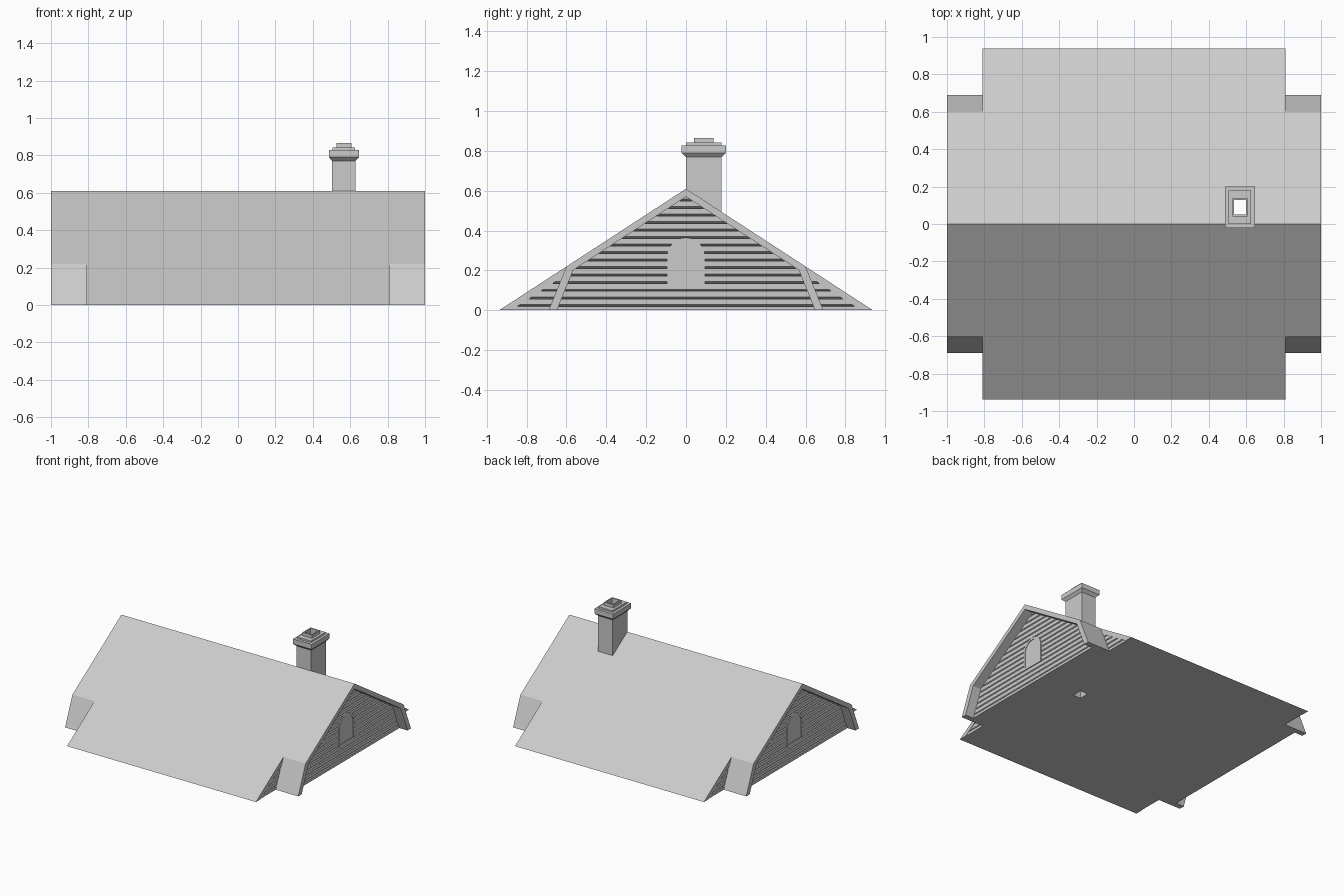
import bpy, bmesh, math

cube = bpy.data.objects.get("Cube")
if cube:
    bpy.data.objects.remove(cube, do_unlink=True)

GREY = (0.6, 0.6, 0.6, 1)
mat = bpy.data.materials.new("plain grey")
mat.use_nodes = True
mat.diffuse_color = GREY
mat.node_tree.nodes["Principled BSDF"].inputs["Base Color"].default_value = GREY

RIDGE, EAVE, THICK = 0.61, 0.938, 0.04
SLOPE = RIDGE / EAVE
BODY, GABLE, VERGE = 0.81, 0.93, 1.0   # half lengths: eaves, gable wall, overhang
KICK = 0.6                             # where the overhang turns steeper
KICK_TOP = RIDGE - SLOPE * KICK


def finish(name, bm):
    bmesh.ops.recalc_face_normals(bm, faces=bm.faces)
    mesh = bpy.data.meshes.new(name)
    bm.to_mesh(mesh)
    bm.free()
    mesh.materials.append(mat)
    obj = bpy.data.objects.new(name, mesh)
    bpy.context.collection.objects.link(obj)
    return obj


def loft(name, rings, closed=False):
    """Skin a row of matching rings; cap the ends, or join them if closed."""
    bm = bmesh.new()
    loops = [[bm.verts.new(p) for p in ring] for ring in rings]
    following = loops[1:] + loops[:1] if closed else loops[1:]
    for a, b in zip(loops, following):
        for i in range(len(a)):
            j = (i + 1) % len(a)
            bm.faces.new((a[i], a[j], b[j], b[i]))
    if not closed:
        bm.faces.new(loops[0])
        bm.faces.new(loops[-1])
    return finish(name, bm)


def prism_x(name, profile, x0, x1):
    return loft(name, [[(x, y, z) for y, z in profile] for x in (x0, x1)])


def prism_y(name, profile, half):
    return loft(name, [[(x, y, z) for x, z in profile] for y in (-half, half)])


def stack(name, cx, cy, levels):
    corners = ((-1, -1), (1, -1), (1, 1), (-1, 1))
    return loft(name, [[(cx + sx * hx, cy + sy * hy, z) for sx, sy in corners]
                       for hx, hy, z in levels])


def cut(obj, cutter):
    mod = obj.modifiers.new("cut", "BOOLEAN")
    mod.operation = "DIFFERENCE"
    mod.solver = "EXACT"
    mod.object = cutter
    bpy.context.view_layer.objects.active = obj
    bpy.ops.object.modifier_apply(modifier=mod.name)


# Roof slab with its four corners notched out
inner = EAVE - THICK / SLOPE
roof = prism_x("roof_slab", [(-EAVE, 0), (0, RIDGE), (EAVE, 0),
                             (inner, 0), (0, RIDGE - THICK), (-inner, 0)], -VERGE, VERGE)
for sx in (1, -1):
    for sy in (1, -1):
        notch = stack("notch_cutter", sx * (BODY + 0.2), sy * (KICK + 0.4),
                      [(0.2, 0.4, -0.5), (0.2, 0.4, 0.5)])
        cut(roof, notch)
        bpy.data.objects.remove(notch, do_unlink=True)

# Solid attic under the slab
attic = prism_x("attic_body", [(-inner, 0), (0, RIDGE - THICK), (inner, 0)],
                -BODY + 0.015, BODY - 0.015)

# Chimney: shaft, flared cap, step and flue collar
CX, CY = 0.566, 0.089
chimney = stack("chimney", CX, CY, [
    (0.0625, 0.09, 0.4), (0.0625, 0.09, 0.77), (0.08, 0.111, 0.79), (0.08, 0.111, 0.828),
    (0.06, 0.09, 0.828), (0.06, 0.09, 0.841), (0.04, 0.049, 0.841), (0.04, 0.049, 0.866)])

# Open flue through everything
flue = stack("flue_cutter", CX, CY, [(0.032, 0.038, -0.1), (0.032, 0.038, 1.0)])
for obj in (roof, attic, chimney):
    cut(obj, flue)
bpy.data.objects.remove(flue, do_unlink=True)


def arch(half, bottom, spring, steps=12):
    pts = [(-half, bottom), (half, bottom)]
    for i in range(steps + 1):
        a = math.pi * i / steps
        pts.append((half * math.cos(a), spring + half * math.sin(a)))
    return pts


def roof_half(z):
    return (RIDGE - THICK + 0.001 - z) / SLOPE


def gable_half(z):
    """Half width of the gable wall, held between the steep boards."""
    return min(roof_half(z), 0.649 - 0.41 * z)


def siding(name, s, face, rows, half_at):
    """Upright boards with a bevelled groove under each one."""
    core, start, row = face - 0.03, 0.02, 0.0377
    prism_y(name + "_base_board", [(s * core, 0), (s * face, 0),
                                   (s * face, start), (s * core, start)], half_at(0))
    for i in range(rows):
        z = start + i * row
        prism_y(name + "_board", [(s * core, z), (s * (face - 0.015), z),
                                  (s * face, z + 0.01), (s * face, z + row),
                                  (s * core, z + row)], half_at(z))


for s, side in ((1, "left"), (-1, "right")):
    # Steep boards at the foot of each overhang
    for t, end in ((1, "back"), (-1, "front")):
        board = [(KICK, KICK_TOP), (0.69, 0), (0.648, 0), (0.567, KICK_TOP - 0.02)]
        prism_x(f"{side}_{end}_kick_board", [(t * y, z) for y, z in board],
                s * (BODY - 0.005), s * VERGE)

    # Gable block filling the overhang up to the wall
    shoulder = (0.567, KICK_TOP - 0.02)
    outline = [(0.648, 0), shoulder, (0, RIDGE - THICK),
               (-shoulder[0], shoulder[1]), (-0.648, 0)]
    prism_x(f"{side}_gable_block", outline, s * (BODY - 0.03), s * (GABLE - 0.015))

    # Siding on the gable, and on the set-back eave corners
    siding(f"{side}_gable", s, GABLE, 15, gable_half)
    siding(f"{side}_eave", s, BODY - 0.003, 5, roof_half)

    # Arched gable window: frame ring with a pane set into it
    frame, pane = arch(0.095, 0.135, 0.27), arch(0.078, 0.15, 0.27)
    rings = ((GABLE - 0.02, frame), (GABLE + 0.005, frame),
             (GABLE + 0.005, pane), (GABLE - 0.02, pane))
    loft(f"{side}_window_frame",
         [[(s * x, y, z) for y, z in profile] for x, profile in rings], closed=True)
    prism_x(f"{side}_window_pane", pane, s * (GABLE - 0.02), s * (GABLE + 0.001))
